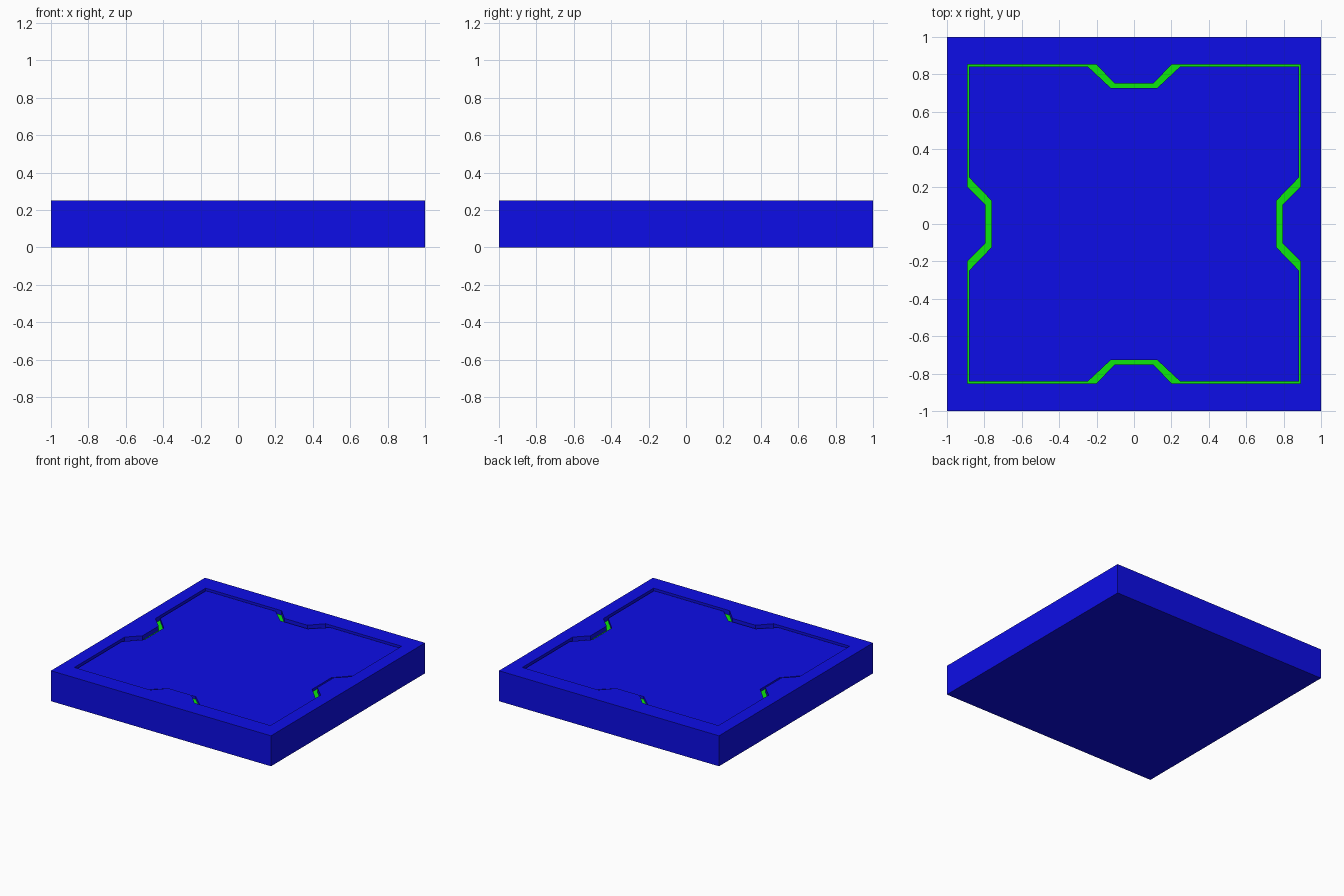
import bpy, bmesh

if "Cube" in bpy.data.objects:
    bpy.data.objects.remove(bpy.data.objects["Cube"])

TOP, PANEL, FLOOR = 0.25, 0.235, 0.213


def material(name, rgb):
    m = bpy.data.materials.new(name)
    m.diffuse_color = (*rgb, 1)
    m.use_nodes = True
    m.node_tree.nodes["Principled BSDF"].inputs["Base Color"].default_value = m.diffuse_color
    return m


blue = material("blue", (0.004, 0.004, 0.8))
green = material("green", (0.004, 0.8, 0.004))


def outline(hx, hy, nx, ny, wide, narrow):
    """Rectangle with a trapezoid notch mid-side, counter-clockwise."""
    # one quarter, from the right-hand notch round to the back notch
    q = [(nx, narrow), (hx, wide), (hx, hy), (wide, hy), (narrow, ny)]
    left = [(-x, y) for x, y in reversed(q)]
    half = q + left
    return half + [(-x, -y) for x, y in half]


def make(name, bm, mat):
    bmesh.ops.recalc_face_normals(bm, faces=bm.faces)
    me = bpy.data.meshes.new(name)
    bm.to_mesh(me)
    bm.free()
    me.materials.append(mat)
    ob = bpy.data.objects.new(name, me)
    bpy.context.collection.objects.link(ob)
    return ob


def ring(bm, pts, z):
    return [bm.verts.new((x, y, z)) for x, y in pts]


def loft(bm, a, b):
    n = len(a)
    for i in range(n):
        bm.faces.new((a[i], a[(i + 1) % n], b[(i + 1) % n], b[i]))


def loop_edges(bm, vs):
    out = []
    for i, v in enumerate(vs):
        w = vs[(i + 1) % len(vs)]
        out.append(bm.edges.get((v, w)) or bm.edges.new((v, w)))
    return out


rim_line = outline(0.891, 0.852, 0.795, 0.752, 0.200, 0.105)
panel_line = outline(0.881, 0.843, 0.762, 0.728, 0.248, 0.125)
square = [(-1, -1), (1, -1), (1, 1), (-1, 1)]

# tray: outer block with a notched recess
bm = bmesh.new()
low, high = ring(bm, square, 0), ring(bm, square, TOP)
lip, base = ring(bm, rim_line, TOP), ring(bm, rim_line, FLOOR)
bm.faces.new(low)
loft(bm, low, high)
loft(bm, lip, base)
bmesh.ops.triangle_fill(bm, edges=loop_edges(bm, high) + loop_edges(bm, lip),
                        use_beauty=True, normal=(0, 0, 1))
# merge the fill triangles into larger flat faces
bmesh.ops.dissolve_limit(bm, angle_limit=0.01, verts=bm.verts, edges=bm.edges)
make("tray", bm, blue)

# inset floor panel, slightly below the rim
bm = bmesh.new()
low, high = ring(bm, panel_line, FLOOR), ring(bm, panel_line, PANEL)
loft(bm, low, high)
bm.faces.new(high)
make("floor_panel", bm, blue)

# coloured strip along the bottom of the groove
bm = bmesh.new()
loft(bm, ring(bm, rim_line, FLOOR), ring(bm, panel_line, FLOOR))
strip = make("groove_strip", bm, green)
if strip.data.polygons[0].normal.z < 0:
    strip.data.flip_normals()
